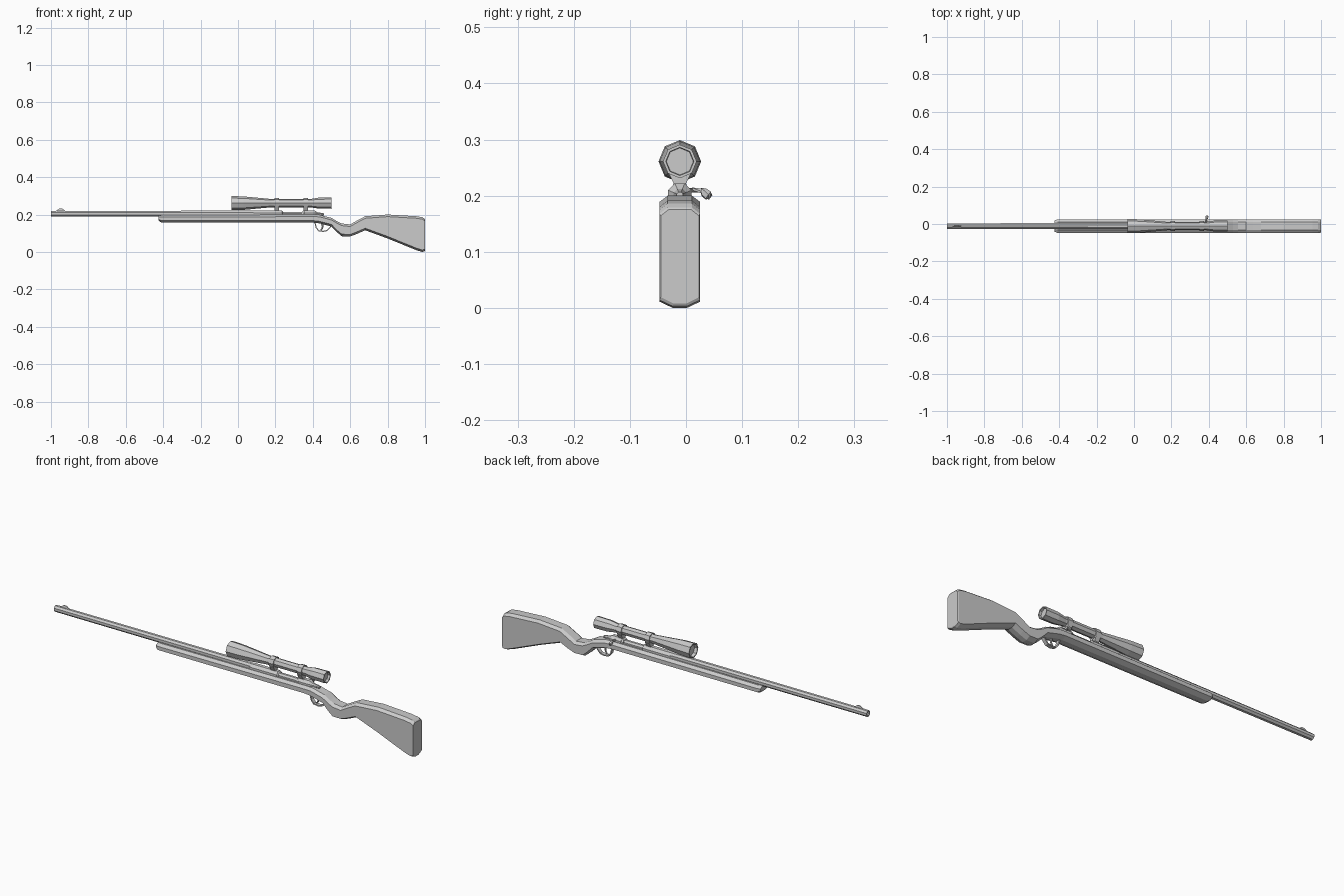
import bpy, bmesh, math
from mathutils import Vector

CY = -0.011  # centre plane of the rifle


def make(name, rings, closed=False):
    """Skin a list of equal-length point rings into a mesh object."""
    bm = bmesh.new()
    vr = [[bm.verts.new(p) for p in r] for r in rings]
    n = len(vr[0])
    pairs = list(zip(vr, vr[1:])) + ([(vr[-1], vr[0])] if closed else [])
    for a, b in pairs:
        for i in range(n):
            j = (i + 1) % n
            bm.faces.new((a[i], a[j], b[j], b[i]))
    if not closed:
        bm.faces.new(vr[0])
        bm.faces.new(vr[-1])
    bmesh.ops.recalc_face_normals(bm, faces=bm.faces)
    me = bpy.data.meshes.new(name)
    bm.to_mesh(me)
    bm.free()
    ob = bpy.data.objects.new(name, me)
    bpy.context.collection.objects.link(ob)
    return ob


def lathe(name, z, profile, sides=8, turn=0.0, closed=False):
    """Turn an (x, radius) profile around a line along x."""
    rings = []
    for x, r in profile:
        angs = [turn + 2 * math.pi * i / sides for i in range(sides)]
        rings.append([(x, CY + r * math.sin(a), z + r * math.cos(a)) for a in angs])
    return make(name, rings, closed)


def loft(name, stations):
    """Chamfered sections: x, top z, bottom z, half width."""
    rings = []
    for x, t, b, w in stations:
        c = min(0.011, (t - b) * 0.3)
        half = [(w * 0.6, t), (w, t - c), (w, b + c), (w * 0.35, b)]
        sec = half + [(-y, z) for y, z in reversed(half)]
        rings.append([(x, CY + y, z) for y, z in sec])
    return make(name, rings)


def tube(name, pts, r, sides=6):
    """Rod of constant or listed radius through a path."""
    pts = [Vector(p) for p in pts]
    rad = r if isinstance(r, list) else [r] * len(pts)
    rings = []
    for i, p in enumerate(pts):
        d = (pts[min(i + 1, len(pts) - 1)] - pts[max(i - 1, 0)]).normalized()
        ref = Vector((1, 0, 0)) if abs(d.x) < 0.01 else Vector((0, 1, 0))
        u = ref.cross(d).normalized()
        v = d.cross(u)
        rings.append([p + rad[i] * (u * math.cos(a) + v * math.sin(a))
                      for a in (2 * math.pi * k / sides for k in range(sides))])
    return make(name, rings)


# Wooden stock from fore-end tip to butt
loft("stock", [
    (-0.425, 0.193, 0.168, 0.030), (-0.41, 0.197, 0.157, 0.036),
    (0.40, 0.200, 0.157, 0.036), (0.435, 0.199, 0.153, 0.036),
    (0.50, 0.182, 0.136, 0.036), (0.53, 0.164, 0.105, 0.036),
    (0.555, 0.152, 0.084, 0.036), (0.60, 0.147, 0.083, 0.036),
    (0.635, 0.167, 0.096, 0.036), (0.68, 0.191, 0.116, 0.036),
    (0.80, 0.200, 0.072, 0.036), (0.955, 0.191, 0.009, 0.036),
    (0.985, 0.186, 0.000, 0.036), (0.997, 0.179, 0.003, 0.036),
    (1.0, 0.175, 0.008, 0.034)])

# Barrel with a hollow muzzle
lathe("barrel", 0.205, [(-0.94, 0.008), (-1.0, 0.009), (-1.0, 0.016),
                        (-0.42, 0.0165), (0.12, 0.017)], turn=math.pi / 8)

# Receiver, bolt and rear tang
lathe("receiver", 0.201, [(0.08, 0.017), (0.09, 0.0225), (0.235, 0.0225),
                          (0.24, 0.015), (0.35, 0.015), (0.355, 0.0225),
                          (0.41, 0.0225), (0.425, 0.012), (0.46, 0.006)],
      turn=math.pi / 8)

# Bolt handle with knob
tube("bolt_handle", [(0.385, CY, 0.208), (0.385, 0.012, 0.210),
                     (0.387, 0.028, 0.209), (0.389, 0.032, 0.206),
                     (0.391, 0.040, 0.200), (0.391, 0.044, 0.197)],
     [0.006, 0.005, 0.005, 0.008, 0.009, 0.005])

# Front sight ramp
loft("front_sight", [(-0.972, 0.221, 0.214, 0.004), (-0.955, 0.232, 0.214, 0.004),
                     (-0.94, 0.232, 0.214, 0.004), (-0.925, 0.221, 0.214, 0.004)])

# Telescopic sight with recessed lenses
lathe("scope", 0.261, [(-0.018, 0.031), (-0.034, 0.032), (-0.034, 0.038),
                       (0.03, 0.036), (0.18, 0.022), (0.385, 0.022),
                       (0.43, 0.029), (0.50, 0.030), (0.50, 0.025), (0.488, 0.024)])

# Scope rings and mounting feet
for i, x in enumerate((0.207, 0.362)):
    lathe("scope_ring_%d" % (i + 1), 0.261,
          [(x - 0.013, 0.020), (x - 0.013, 0.027), (x + 0.013, 0.027),
           (x + 0.013, 0.020)], closed=True)
    rings = [[(x + sx * d, CY + sy * w, z)
              for sx, sy in ((-1, -1), (1, -1), (1, 1), (-1, 1))]
             for z, w, d in ((0.205, 0.020, 0.020), (0.216, 0.013, 0.018),
                             (0.222, 0.011, 0.012), (0.242, 0.021, 0.012))]
    make("scope_mount_%d" % (i + 1), rings)

# Trigger guard: flat strap bent along a path
path = [(0.408, 0.160), (0.416, 0.128), (0.430, 0.111), (0.455, 0.107),
        (0.478, 0.112), (0.492, 0.127), (0.503, 0.142)]
mid = Vector((0.455, 0.150))
rings = []
for p in path:
    o = Vector(p)
    q = o + (mid - o).normalized() * 0.006
    rings.append([(o.x, CY - 0.009, o.y), (o.x, CY + 0.009, o.y),
                  (q.x, CY + 0.009, q.y), (q.x, CY - 0.009, q.y)])
make("trigger_guard", rings)

# Trigger
tube("trigger", [(0.448, CY, 0.158), (0.453, CY, 0.138), (0.450, CY, 0.126),
                 (0.442, CY, 0.117)], [0.006, 0.005, 0.004, 0.003])
